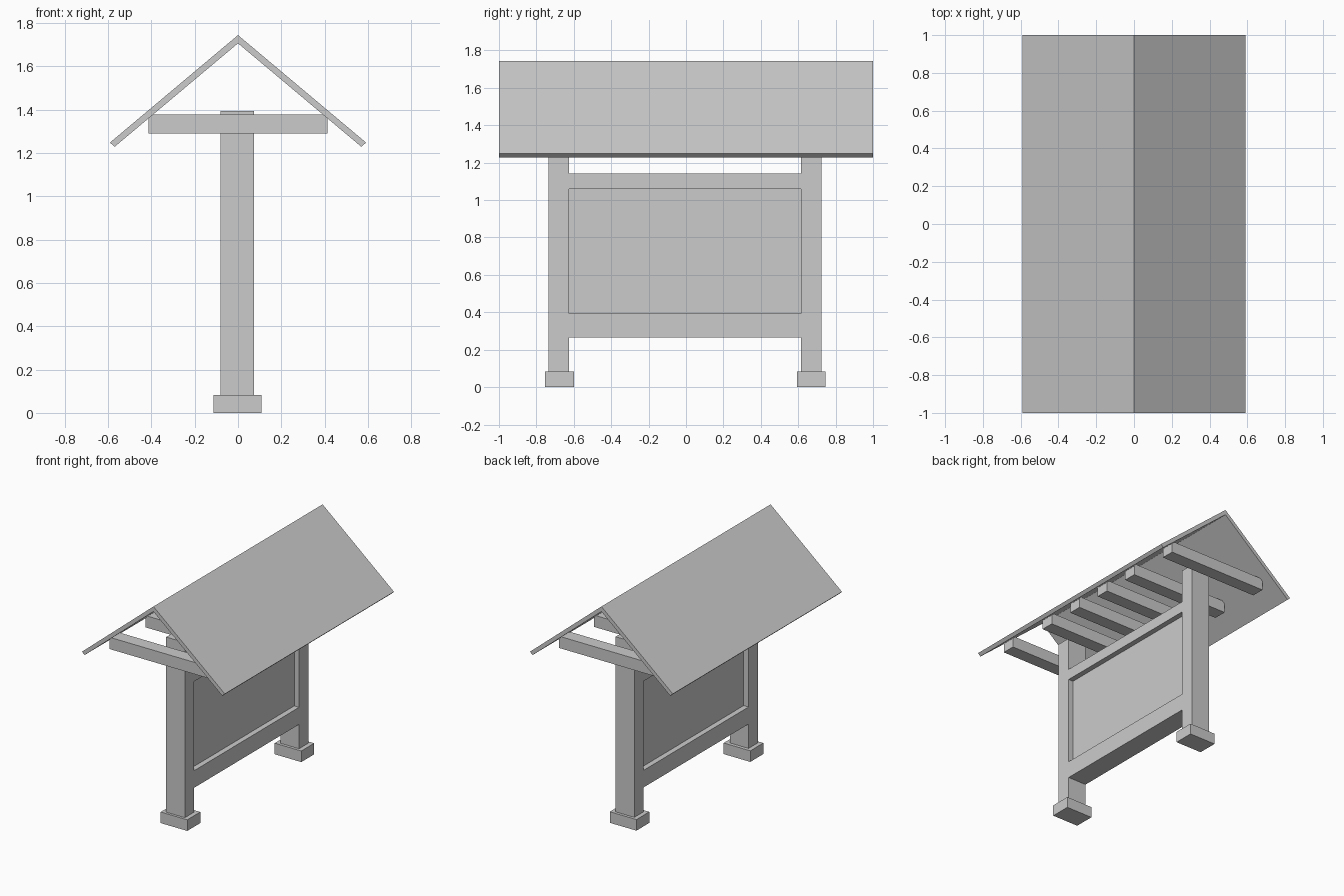
import bpy, bmesh

if "Cube" in bpy.data.objects:
    bpy.data.objects.remove(bpy.data.objects["Cube"])


def box(name, x, y, z):
    """Box from (min, max) ranges on each axis."""
    bm = bmesh.new()
    bmesh.ops.create_cube(bm, size=1)
    for v in bm.verts:
        for i, (lo, hi) in enumerate((x, y, z)):
            v.co[i] = lo if v.co[i] < 0 else hi
    return finish(name, bm)


def finish(name, bm):
    bmesh.ops.recalc_face_normals(bm, faces=bm.faces[:])
    mesh = bpy.data.meshes.new(name)
    bm.to_mesh(mesh)
    bm.free()
    ob = bpy.data.objects.new(name, mesh)
    bpy.context.collection.objects.link(ob)
    return ob


DEPTH = (-0.08, 0.075)      # shared depth of posts and rails
INNER = (-0.625, 0.615)     # gap between the posts

# Posts standing on wider footings
for side, post, foot in (("front", (-0.735, INNER[0]), (-0.754, -0.60)),
                         ("back", (INNER[1], 0.725), (0.594, 0.746))):
    box(side + "_post", DEPTH, post, (0.08, 1.393))
    box(side + "_footing", (-0.112, 0.108), foot, (0, 0.083))

# Rails flush with the posts, and the recessed board
box("lower_rail", DEPTH, INNER, (0.265, 0.393))
box("upper_rail", DEPTH, INNER, (1.06, 1.142))
box("notice_board", (-0.04, 0.035), INNER, (0.393, 1.06))

# Cross beams under the roof
for i, y in enumerate((-0.88, -0.455, -0.153, 0.147, 0.447, 0.86)):
    box(f"cross_beam_{i + 1}", (-0.414, 0.414), (y - 0.05, y + 0.05), (1.289, 1.377))

# Gable roof: chevron profile extruded along y
profile = [(0, 1.744), (0.591, 1.248), (0.57, 1.228),
           (0, 1.706), (-0.57, 1.228), (-0.591, 1.248)]
bm = bmesh.new()
verts = [bm.verts.new((x, -1, z)) for x, z in profile]
# Two quads sharing the ridge edge
faces = [bm.faces.new([verts[i] for i in q]) for q in ((0, 1, 2, 3), (0, 3, 4, 5))]
new = bmesh.ops.extrude_face_region(bm, geom=faces, use_keep_orig=True)["geom"]
bmesh.ops.translate(bm, vec=(0, 2, 0),
                    verts=[g for g in new if isinstance(g, bmesh.types.BMVert)])
finish("gable_roof", bm)
